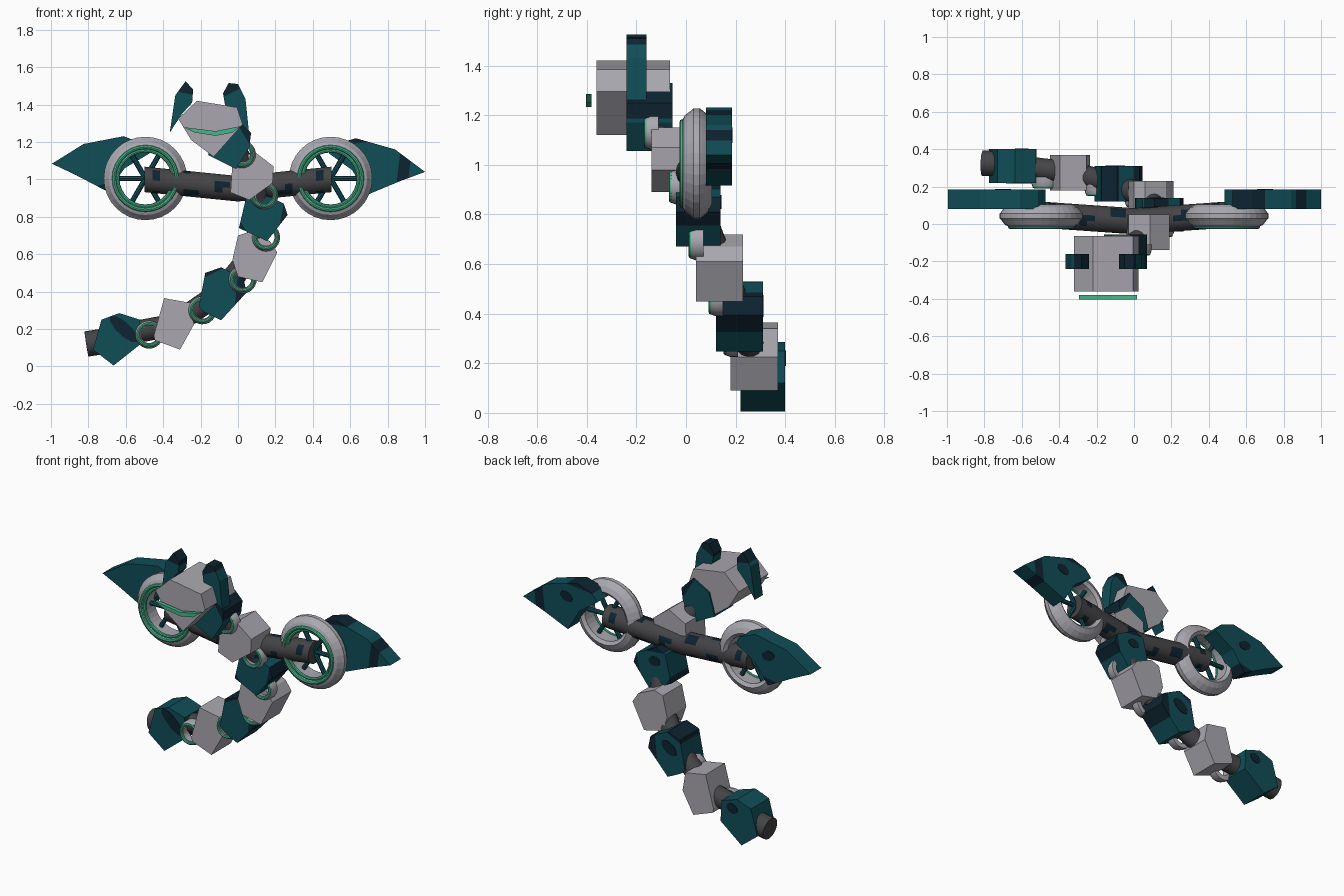
import bpy, bmesh, math
from mathutils import Vector, Matrix

if "Cube" in bpy.data.objects:
    bpy.data.objects.remove(bpy.data.objects["Cube"])


def material(name, rgb):
    m = bpy.data.materials.new(name)
    m.diffuse_color = (*rgb, 1)
    m.use_nodes = True
    m.node_tree.nodes["Principled BSDF"].inputs["Base Color"].default_value = m.diffuse_color
    return m


TEAL = material("teal", (0.005, 0.075, 0.096))
NAVY = material("navy", (0.004, 0.017, 0.030))
LIGHT = material("light_grey", (0.40, 0.39, 0.43))
DARK = material("dark_grey", (0.058, 0.058, 0.063))
GREEN = material("mint_green", (0.065, 0.46, 0.26))
smooth = []


def finish(bm, name, *mats):
    bmesh.ops.recalc_face_normals(bm, faces=bm.faces)
    me = bpy.data.meshes.new(name)
    bm.to_mesh(me)
    bm.free()
    for m in mats:
        me.materials.append(m)
    ob = bpy.data.objects.new(name, me)
    bpy.context.collection.objects.link(ob)
    return ob


def prism(name, pts, y0, y1, mat, patches=()):
    """Outline in x,z extruded along y. A patch (x, z, nx, nz, width) paints
    the slab that starts at the point and runs along the normal."""
    bm = bmesh.new()
    f = bm.faces.new([bm.verts.new((x, y0, z)) for x, z in pts])
    r = bmesh.ops.extrude_face_region(bm, geom=[f])
    moved = [v for v in r["geom"] if isinstance(v, bmesh.types.BMVert)]
    bmesh.ops.translate(bm, verts=moved, vec=(0, y1 - y0, 0))
    slabs = []
    for x, z, nx, nz, w in patches:
        p, n = Vector((x, 0, z)), Vector((nx, 0, nz)).normalized()
        for q in (p, p + n * w):
            bmesh.ops.bisect_plane(bm, geom=bm.verts[:] + bm.edges[:] + bm.faces[:],
                                   plane_co=q, plane_no=n)
        slabs.append((p, n, w))
    for f in bm.faces:
        c = f.calc_center_median()
        if any(0 < (c - p).dot(n) < w for p, n, w in slabs):
            f.material_index = 1
    return finish(bm, name, mat, NAVY)


def spot(name, x, z, y, rx, rz, turn):
    """Thin painted oval plate facing along y."""
    pts = []
    for i in range(10):
        a = math.tau * i / 10
        u, v = rx * math.cos(a), rz * math.sin(a)
        c, s = math.cos(turn), math.sin(turn)
        pts.append((x + u * c - v * s, z + u * s + v * c))
    prism(name, pts, y - 0.003, y + 0.003, NAVY)


def rod(name, a, b, r, mat, sides=16):
    a, b = Vector(a), Vector(b)
    bm = bmesh.new()
    mw = Matrix.Translation((a + b) / 2) @ (b - a).to_track_quat('Z', 'Y').to_matrix().to_4x4()
    bmesh.ops.create_cone(bm, cap_ends=True, segments=sides, radius1=r, radius2=r,
                          depth=(b - a).length, matrix=mw)
    ob = finish(bm, name, mat)
    smooth.append(ob)
    return ob


def lathe(name, profile, centre, mat, steps=32, soft=False):
    """Closed (radius, y) profile turned around the y axis."""
    bm = bmesh.new()
    n = len(profile)
    rows = []
    for i in range(steps):
        a = math.tau * i / steps
        rows.append([bm.verts.new((centre[0] + r * math.cos(a), centre[1] + y,
                                   centre[2] + r * math.sin(a))) for r, y in profile])
    for i in range(steps):
        p, q = rows[i], rows[(i + 1) % steps]
        for j in range(n):
            k = (j + 1) % n
            bm.faces.new((p[j], p[k], q[k], q[j]))
    ob = finish(bm, name, mat)
    if soft:
        smooth.append(ob)
    return ob


def ring(name, centre, major, minor, mat):
    prof = [(major + minor * math.cos(math.tau * i / 8), minor * math.sin(math.tau * i / 8))
            for i in range(8)]
    return lathe(name, prof, centre, mat, 28, True)


# body segments, from the tail tip up to the neck: outline, front, back, colour, patches
segments = [
    ([(-.775, .09), (-.73, .25), (-.635, .285), (-.525, .25), (-.52, .12), (-.665, .005)],
     .22, .40, TEAL, []),
    ([(-.45, .165), (-.395, .365), (-.255, .34), (-.235, .225), (-.31, .09), (-.445, .14)],
     .18, .37, LIGHT, []),
    ([(-.21, .32), (-.175, .50), (-.09, .53), (.03, .47), (.045, .395), (-.09, .247), (-.18, .29)],
     .12, .31, TEAL, [(-.01, .40, 1, -.1, .2), (-.15, .49, -.5, 1, .2)]),
    ([(-.03, .57), (0, .70), (.06, .72), (.17, .67), (.21, .61), (.13, .45), (0, .48)],
     .04, .23, LIGHT, []),
    ([(.005, .74), (.045, .91), (.11, .94), (.245, .87), (.265, .81), (.155, .67)],
     -.04, .14, TEAL, [(.10, .91, .1, 1, .2), (.235, .82, 1, -.2, .2), (.04, .73, -1, -.6, .2)]),
    ([(-.04, .93), (-.03, 1.09), (.085, 1.15), (.19, 1.07), (.185, .98), (.06, .89)],
     -.14, .05, LIGHT, []),
    ([(-.16, 1.13), (-.12, 1.27), (-.01, 1.33), (.07, 1.25), (.06, 1.17), (-.01, 1.055), (-.12, 1.11)],
     -.24, -.055, TEAL, [(.03, 1.24, 1, .6, .2)]),
]
centres = []
for i, (pts, y0, y1, mat, patches) in enumerate(segments):
    prism(f"body_segment_{i + 1}", pts, y0, y1, mat, patches)
    n = len(pts)
    centres.append((sum(p[0] for p in pts) / n, (y0 + y1) / 2, sum(p[1] for p in pts) / n))

# connecting rods and ringed joints between segments
joints = [(-.475, .17), (-.19, .30), (.025, .465), (.15, .69), (.14, .915), (.02, 1.135)]
for i, (x, z) in enumerate(joints):
    rod(f"spine_rod_{i + 1}", centres[i], centres[i + 1], .06, DARK)
    y = segments[i][1]
    lathe(f"joint_collar_{i + 1}", [(.045, -.02), (.068, -.02), (.075, 0), (.075, .03), (.045, .03)],
          (x, y, z), LIGHT, 24, True)
    ring(f"joint_light_{i + 1}", (x, y - .02, z), .059, .009, GREEN)
rod("tail_stub", (-.65, .32, .145), (-.81, .325, .12), .068, DARK)

# painted spots on the teal segments
spot("tail_stripe_front", -.61, .20, .22, .10, .035, -.75)
spot("tail_spot_back", -.60, .22, .40, .04, .03, .4)
spot("segment_spot_back", -.10, .43, .31, .06, .035, .6)
spot("upper_spot_back", .12, .85, .14, .04, .03, 0)

# head, mouth and ears
prism("head", [(-.32, 1.325), (-.22, 1.42), (-.005, 1.385), (.025, 1.295), (-.13, 1.12), (-.25, 1.21)],
      -.36, -.065, LIGHT)
prism("mouth", [(-.295, 1.28), (-.20, 1.268), (-.12, 1.258), (.015, 1.285), (-.03, 1.25),
                (-.12, 1.233), (-.23, 1.25)], -.403, -.38, GREEN)
prism("left_ear", [(-.365, 1.25), (-.335, 1.45), (-.28, 1.525), (-.24, 1.48), (-.245, 1.41), (-.30, 1.35)],
      -.24, -.16, TEAL, [(-.28, 1.46, .2, 1, .2)])
prism("right_ear", [(.06, 1.24), (.04, 1.43), (0, 1.51), (-.05, 1.515), (-.08, 1.46), (-.07, 1.40), (0, 1.33)],
      -.24, -.16, TEAL, [(-.04, 1.46, -.5, 1, .2)])

# bent axle with dark camouflage patches
bm = bmesh.new()
rings, sides = 24, 14
loops = []
for j in range(rings + 1):
    x = -.5 + j / rings
    t = abs(x) * 2
    cy, cz = .015 + .035 * t, .95 + .05 * t
    loops.append([bm.verts.new((x, cy + .07 * math.cos(math.tau * i / sides),
                                cz + .07 * math.sin(math.tau * i / sides))) for i in range(sides)])
for j in range(rings):
    for i in range(sides):
        k = (i + 1) % sides
        f = bm.faces.new((loops[j][i], loops[j][k], loops[j + 1][k], loops[j + 1][i]))
        f.material_index = int(math.sin(j * 1.5) + math.sin(i * 1.35 + j * .6) > 1.15)
bm.faces.new(loops[0])
bm.faces.new(loops[-1])
smooth.append(finish(bm, "axle", DARK, NAVY))

# wheels with glowing rims and spokes, and the wing blades behind them
TYRE = [(.145, .005), (.165, -.018), (.195, -.005), (.212, .018), (.223, .03), (.223, .055),
        (.212, .07), (.195, .09), (.165, .105), (.145, .09)]
WING = [(.485, 1.14), (.53, 1.19), (.63, 1.22), (.84, 1.16), (1, 1.04), (.865, .99), (.69, .917), (.61, 1.05)]
for side, s in (("left", -1), ("right", 1)):
    c = Vector((s * .495, 0, 1.005))
    lathe(f"{side}_tyre", TYRE, c, LIGHT)
    ring(f"{side}_rim_outer", c + Vector((0, -.015, 0)), .168, .011, GREEN)
    ring(f"{side}_rim_inner", c + Vector((0, -.002, 0)), .149, .010, GREEN)
    for i in range(6):
        a = math.tau * i / 6
        d = Vector((math.cos(a), 0, math.sin(a)))
        hub = c + Vector((0, .05, 0))
        rod(f"{side}_spoke_{i + 1}", hub, hub + d * .155, .014, TEAL, 8)
    # the left blade is tilted slightly upward
    tilt = math.radians(5 if s < 0 else 0)
    pts = []
    for x, z in WING:
        u, v = x - .495, z - 1.005
        pts.append((c.x + s * (u * math.cos(tilt) - v * math.sin(tilt)),
                    c.z + u * math.sin(tilt) + v * math.cos(tilt)))
    if s > 0:
        marks = [(.85, 1.0, 1, -.12, .06), (.60, 1.19, -.1, 1, .2)]
    else:
        marks = [(-.885, 1.17, -.4, 1, .2), (-.74, .97, .2, -1, .2)]
    prism(f"{side}_wing", pts, .08, .185, TEAL, marks)
    spot(f"{side}_wing_spot", s * .70, 1.12, .185, .045, .03, .3 * s)

# smooth the round parts, keeping their edges sharp
for ob in smooth:
    ob.select_set(True)
bpy.context.view_layer.objects.active = smooth[0]
bpy.ops.object.shade_smooth_by_angle(angle=math.radians(40))
